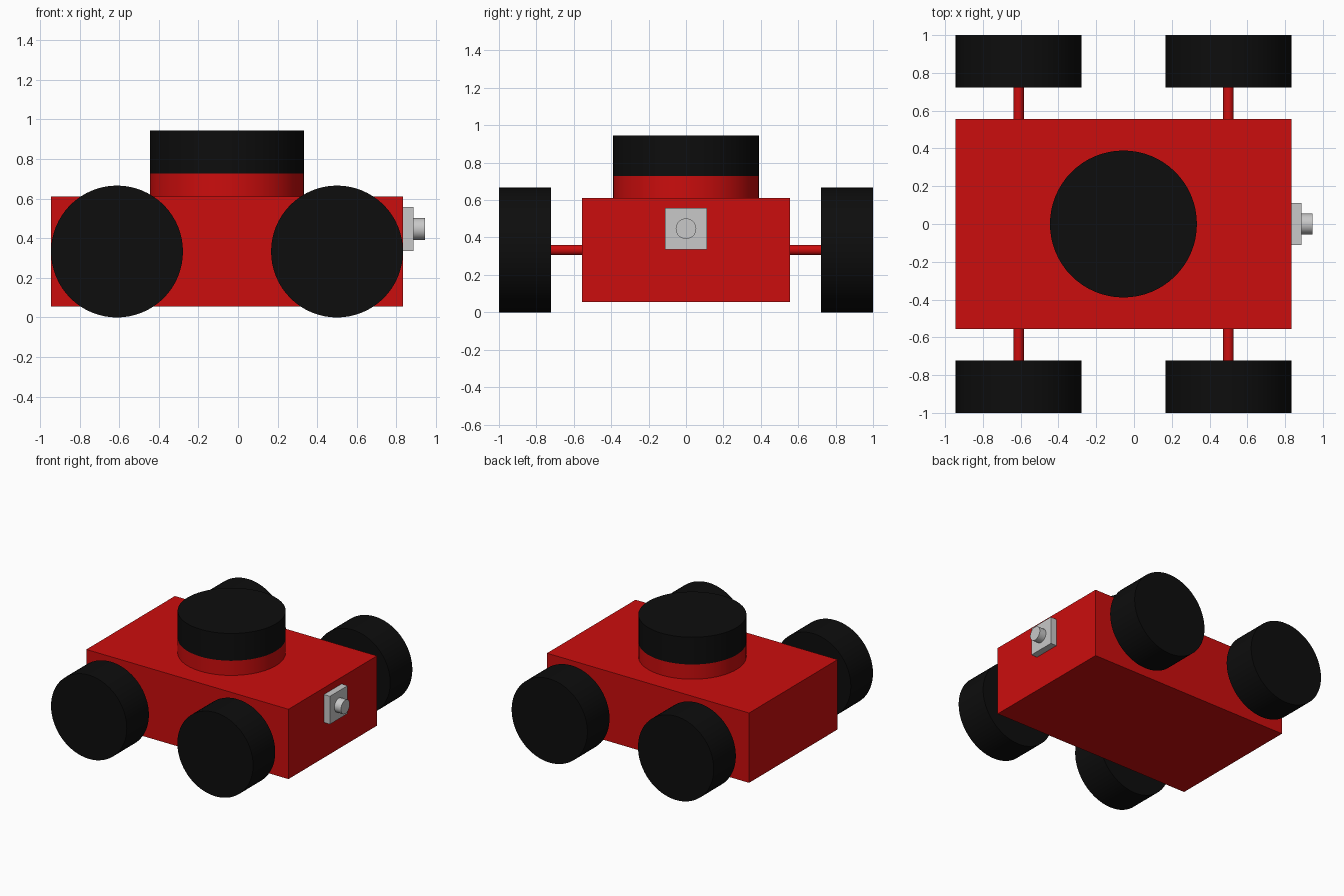
import bpy, math

cube = bpy.data.objects.get("Cube")
if cube:
    bpy.data.objects.remove(cube, do_unlink=True)


def material(name, color, roughness=0.6):
    m = bpy.data.materials.new(name)
    m.use_nodes = True
    m.diffuse_color = (*color, 1)
    bsdf = m.node_tree.nodes["Principled BSDF"]
    bsdf.inputs["Base Color"].default_value = (*color, 1)
    bsdf.inputs["Roughness"].default_value = roughness
    return m


RED = material("red paint", (0.60, 0.004, 0.004))
BLACK = material("black rubber", (0.004, 0.004, 0.004))
GREY = material("light grey metal", (0.58, 0.58, 0.58))

ROT = {"x": (0, math.pi / 2, 0), "y": (math.pi / 2, 0, 0), "z": (0, 0, 0)}


def finish(name, mat):
    o = bpy.context.object
    o.name = o.data.name = name
    o.data.materials.append(mat)
    return o


def box(name, lo, hi, mat):
    bpy.ops.mesh.primitive_cube_add(size=1, location=[(a + b) / 2 for a, b in zip(lo, hi)])
    bpy.context.object.scale = [b - a for a, b in zip(lo, hi)]
    bpy.ops.object.transform_apply(location=False, rotation=False, scale=True)
    return finish(name, mat)


def cylinder(name, centre, radius, length, axis, mat, sides=64):
    bpy.ops.mesh.primitive_cylinder_add(vertices=sides, radius=radius, depth=length,
                                        location=centre, rotation=ROT[axis])
    bpy.ops.object.shade_smooth_by_angle(angle=math.radians(30))
    return finish(name, mat)


# Body
box("body", (-0.944, -0.556, 0.056), (0.833, 0.556, 0.611), RED)

# Axles with a wheel at each end
for end, x in (("rear", -0.611), ("front", 0.5)):
    cylinder(f"{end}_axle", (x, 0, 0.333), 0.028, 1.5, "y", RED, 32)
    for side, s in (("left", 1), ("right", -1)):
        cylinder(f"{end}_{side}_wheel", (x, s * 0.861, 0.333), 0.333, 0.278, "y", BLACK)

# Turret: red collar under a black cap
cylinder("turret_collar", (-0.056, 0, 0.667), 0.389, 0.122, "z", RED)
cylinder("turret_cap", (-0.056, 0, 0.836), 0.389, 0.217, "z", BLACK)

# Sensor plate and round lens on the nose
box("sensor_plate", (0.833, -0.111, 0.336), (0.886, 0.111, 0.558), GREY)
cylinder("sensor_lens", (0.914, 0, 0.447), 0.055, 0.06, "x", GREY, 32)
